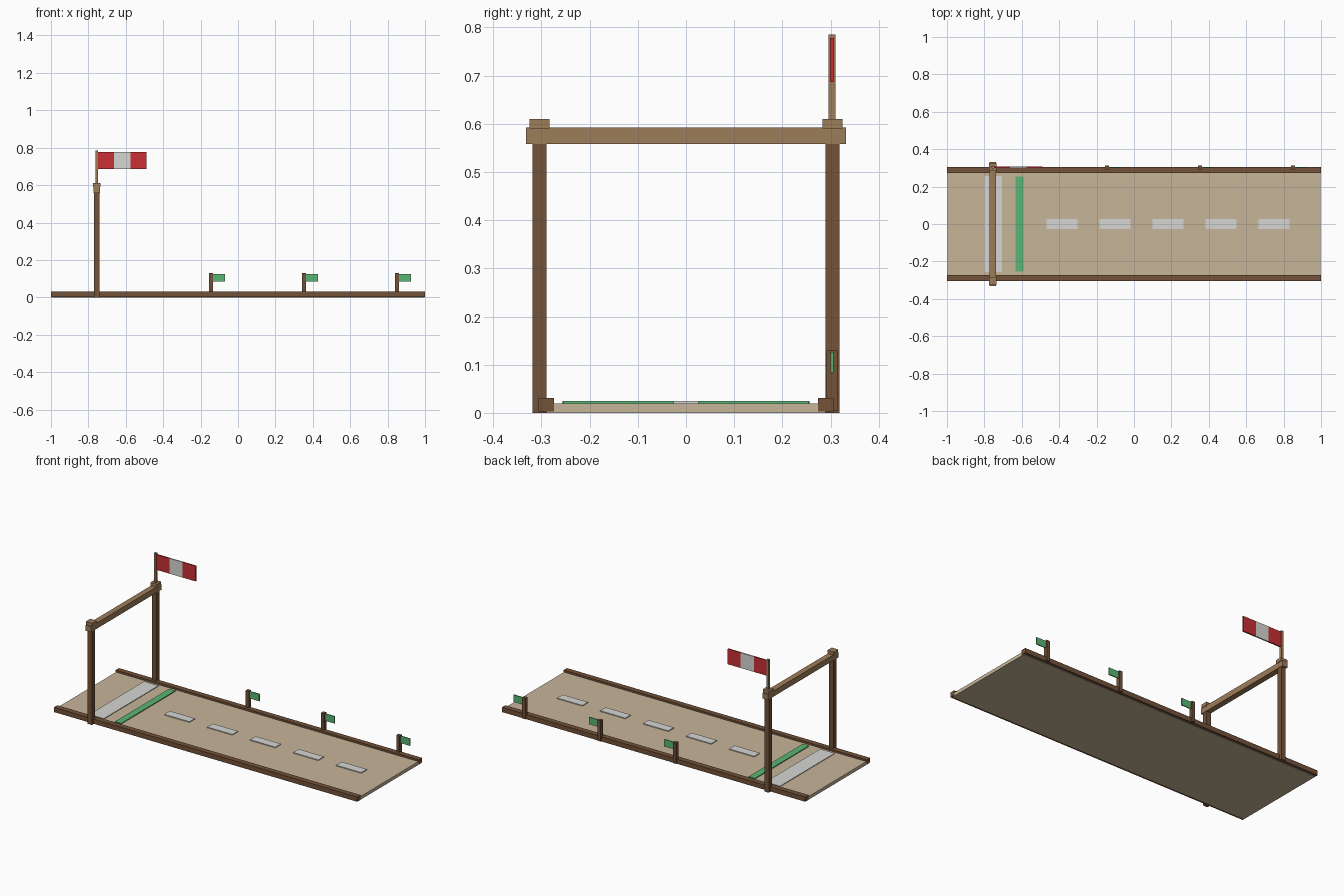
import bpy
import bmesh
from mathutils import Vector

if "Cube" in bpy.data.objects:
    bpy.data.objects.remove(bpy.data.objects["Cube"])


def linear(c):
    c /= 255
    return c / 12.92 if c <= 0.04045 else ((c + 0.055) / 1.055) ** 2.4


def material(name, *rgb):
    mat = bpy.data.materials.new(name)
    mat.use_nodes = True
    color = [linear(c) for c in rgb] + [1]
    mat.diffuse_color = color
    mat.node_tree.nodes["Principled BSDF"].inputs["Base Color"].default_value = color
    return mat


sand = material("sand", 198, 181, 153)
dark_wood = material("dark wood", 115, 82, 57)
light_wood = material("light wood", 158, 125, 90)
white = material("off white", 214, 214, 211)
green = material("green", 90, 182, 116)
red = material("red", 200, 48, 53)


def box(name, mat, x, y, z):
    """Box from the (min, max) range on each axis."""
    low, high = (Vector(v) for v in zip(x, y, z))
    bm = bmesh.new()
    bmesh.ops.create_cube(bm, size=1)
    for v in bm.verts:
        v.co = (low + high) / 2 + v.co * (high - low)
    mesh = bpy.data.meshes.new(name)
    bm.to_mesh(mesh)
    bm.free()
    mesh.materials.append(mat)
    obj = bpy.data.objects.new(name, mesh)
    bpy.context.collection.objects.link(obj)
    return obj


def around(center, width):
    return center - width / 2, center + width / 2


GATE_X = -0.755
FLAG_Y = 0.303
TOP = 0.02

# Runway slab and painted markings
box("runway", sand, (-0.997, 0.997), (-0.29, 0.29), (0, TOP))
paint = (TOP - 0.002, TOP + 0.005)
box("threshold_band", white, (-0.80, -0.705), around(0, 0.515), (TOP - 0.002, TOP + 0.004))
box("start_line", green, (-0.633, -0.592), around(0, 0.51), paint)
for i in range(5):
    box(f"centre_dash_{i + 1}", white, around(-0.385 + i * 0.2833, 0.166), around(0, 0.052), paint)

# Edge rails, gate posts and caps on both sides
for side, s in (("left", 1), ("right", -1)):
    box(f"{side}_rail", dark_wood, (-1, 1), around(s * 0.29, 0.032), (0.003, 0.031))
    box(f"{side}_gate_post", dark_wood, around(GATE_X, 0.03), around(s * 0.304, 0.03), (0, 0.56))
    box(f"{side}_post_cap", light_wood, around(GATE_X, 0.042), around(s * 0.304, 0.042), (0.59, 0.61))

# Gate crossbeam
box("gate_beam", light_wood, around(GATE_X, 0.034), around(0, 0.664), (0.558, 0.592))

# Banner pole and striped banner
box("banner_pole", light_wood, around(GATE_X, 0.014), around(FLAG_Y, 0.014), (0.6, 0.785))
for i, mat in enumerate((red, white, red)):
    start = -0.748 + i * 0.086
    box(f"banner_stripe_{i + 1}", mat, (start, start + 0.086), around(FLAG_Y, 0.008), (0.687, 0.778))

# Marker stakes with pennants
for i in range(3):
    x = -0.144 + i * 0.497
    box(f"marker_stake_{i + 1}", dark_wood, around(x, 0.021), around(FLAG_Y, 0.022), (0.005, 0.129))
    box(f"marker_flag_{i + 1}", green, (x + 0.01, x + 0.074), around(FLAG_Y, 0.006), (0.084, 0.126))
